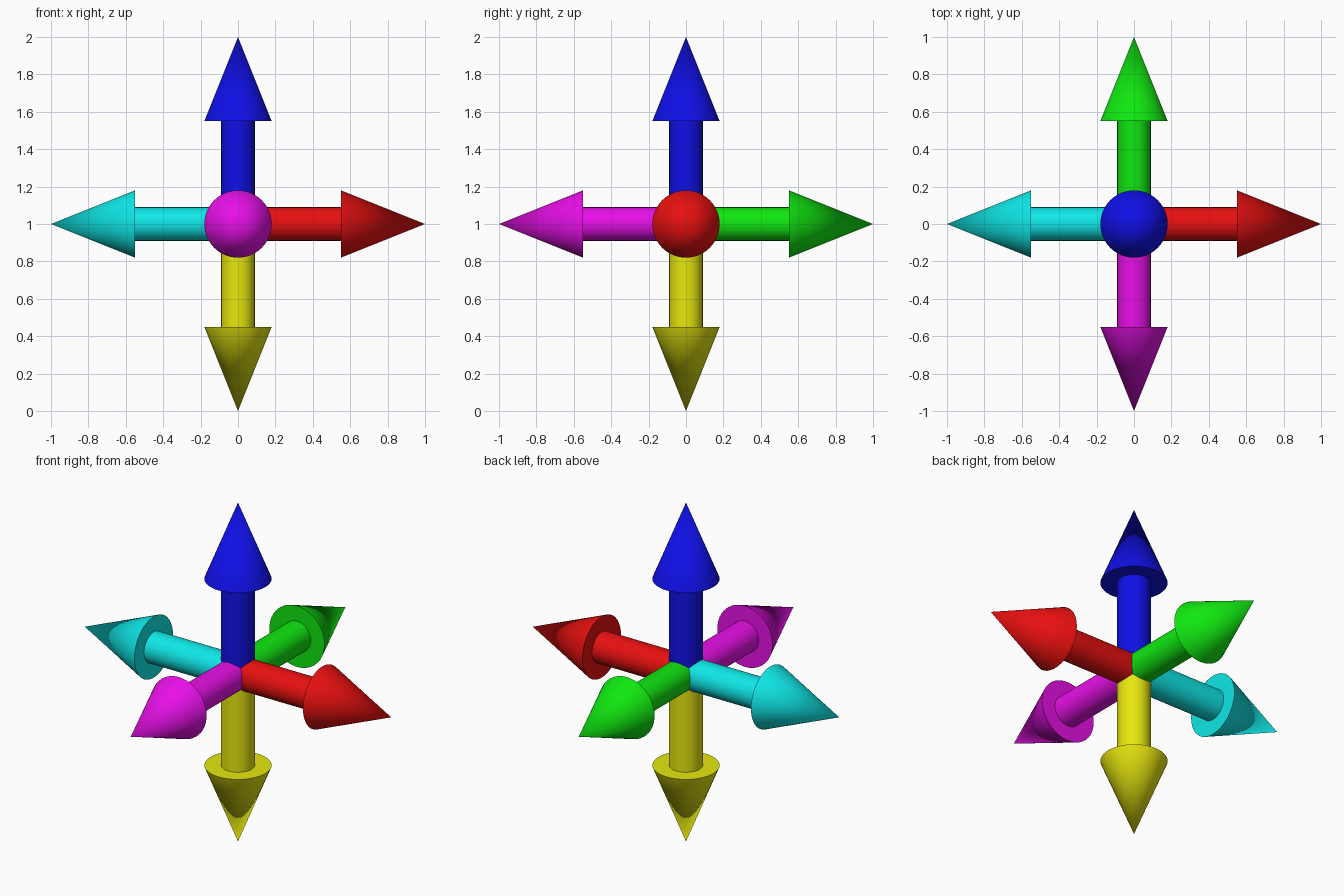
import bpy, bmesh, math
from mathutils import Vector

if "Cube" in bpy.data.objects:
    bpy.data.objects.remove(bpy.data.objects["Cube"])

SIDES = 48
CENTRE = Vector((0, 0, 1))
# Arrow outline (radius, distance from the centre): shaft, flange, tip
PROFILE = [(0, 0), (0.09, 0), (0.09, 0.55), (0.18, 0.55), (0, 1.0)]
HI, LO = 0.8, 0.005


def arrow(name, direction, colour):
    # Revolve the outline around its axis, then aim it
    bm = bmesh.new()
    verts = [bm.verts.new((r, 0, z)) for r, z in PROFILE]
    edges = [bm.edges.new(pair) for pair in zip(verts, verts[1:])]
    bmesh.ops.spin(bm, geom=verts + edges, cent=(0, 0, 0), axis=(0, 0, 1),
                   angle=2 * math.pi, steps=SIDES)
    bmesh.ops.remove_doubles(bm, verts=bm.verts[:], dist=1e-4)
    bmesh.ops.recalc_face_normals(bm, faces=bm.faces[:])
    turn = Vector(direction).to_track_quat('Z', 'Y').to_matrix()
    bmesh.ops.transform(bm, matrix=turn.to_4x4(), verts=bm.verts[:])
    mesh = bpy.data.meshes.new(name)
    bm.to_mesh(mesh)
    bm.free()

    obj = bpy.data.objects.new(name, mesh)
    obj.location = CENTRE
    bpy.context.collection.objects.link(obj)
    mat = bpy.data.materials.new(name + "_colour")
    mat.diffuse_color = (*colour, 1)
    mat.use_nodes = True
    mat.node_tree.nodes["Principled BSDF"].inputs["Base Color"].default_value = mat.diffuse_color
    mesh.materials.append(mat)

    # Smooth sides with crisp flange edges
    bpy.ops.object.select_all(action='DESELECT')
    obj.select_set(True)
    bpy.context.view_layer.objects.active = obj
    bpy.ops.object.shade_smooth_by_angle(angle=math.radians(30))


# One arrow along each half axis
arrow("right_arrow", (1, 0, 0), (HI, LO, LO))
arrow("left_arrow", (-1, 0, 0), (LO, HI, HI))
arrow("back_arrow", (0, 1, 0), (LO, HI, LO))
arrow("front_arrow", (0, -1, 0), (HI, LO, HI))
arrow("up_arrow", (0, 0, 1), (LO, LO, HI))
arrow("down_arrow", (0, 0, -1), (HI, HI, LO))
